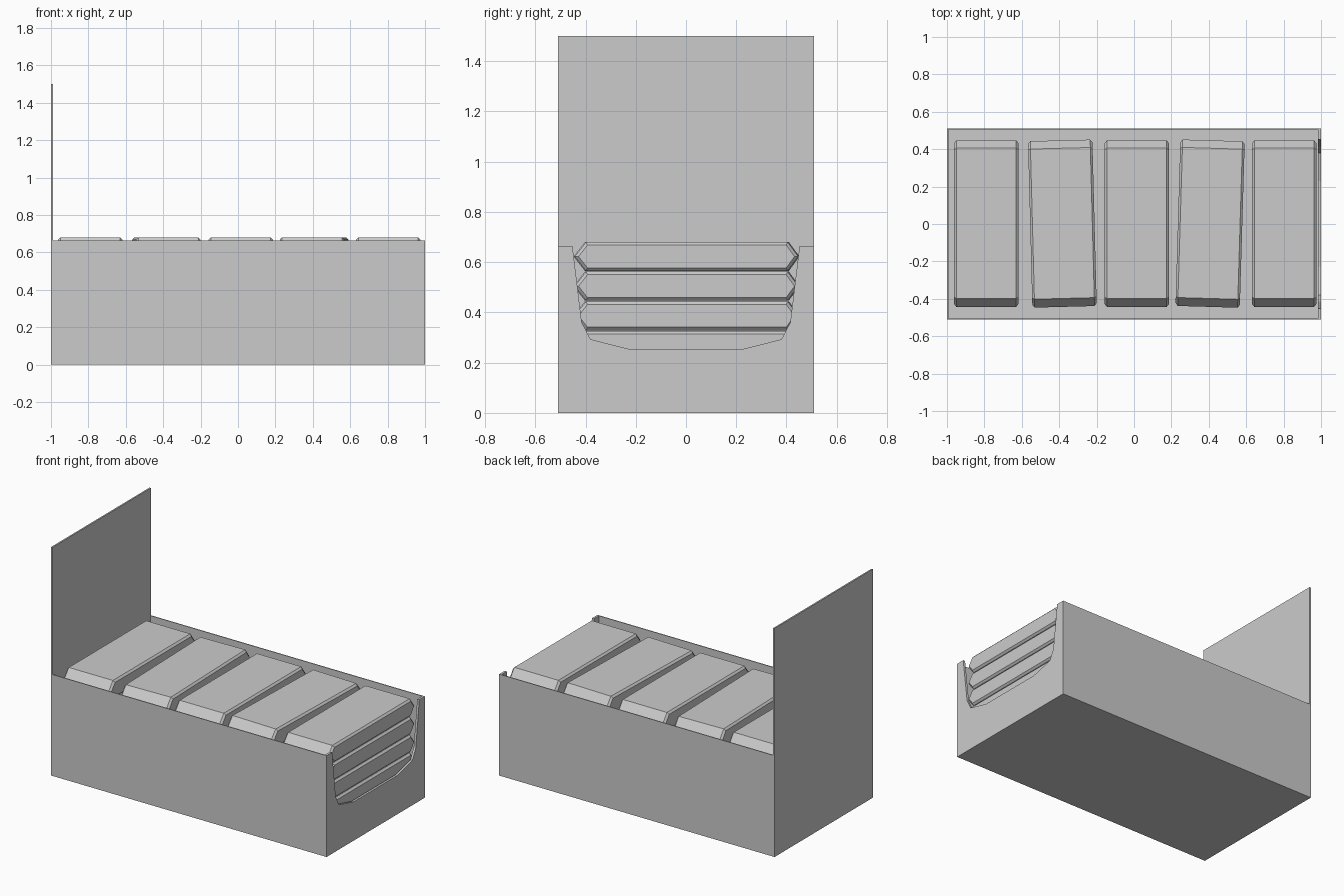
import bpy, bmesh, math
from mathutils import Matrix

if "Cube" in bpy.data.objects:
    bpy.data.objects.remove(bpy.data.objects["Cube"])


def finish(bm, name, loc=(0, 0, 0), rot=0.0):
    bmesh.ops.recalc_face_normals(bm, faces=bm.faces)
    mesh = bpy.data.meshes.new(name)
    bm.to_mesh(mesh)
    bm.free()
    ob = bpy.data.objects.new(name, mesh)
    ob.location = loc
    ob.rotation_euler.z = rot
    bpy.context.collection.objects.link(ob)
    return ob


def box(name, x0, x1, y0, y1, z0, z1):
    bm = bmesh.new()
    bmesh.ops.create_cube(bm, size=1)
    bm.transform(Matrix.Translation(((x0 + x1) / 2, (y0 + y1) / 2, (z0 + z1) / 2))
                 @ Matrix.Diagonal((x1 - x0, y1 - y0, z1 - z0, 1)))
    return finish(bm, name)


def prism(profile, x0, x1, chamfer=0.0):
    """Extrude a y-z outline along x, optionally chamfering both end rims."""
    bm = bmesh.new()
    face = bm.faces.new([bm.verts.new((x0, y, z)) for y, z in profile])
    ext = bmesh.ops.extrude_face_region(bm, geom=[face], use_keep_orig=True)
    verts = [g for g in ext["geom"] if isinstance(g, bmesh.types.BMVert)]
    bmesh.ops.translate(bm, vec=(x1 - x0, 0, 0), verts=verts)
    bmesh.ops.recalc_face_normals(bm, faces=bm.faces)
    if chamfer:
        rim = [e for e in bm.edges
               if abs(e.verts[0].co.x - e.verts[1].co.x) < 1e-6]
        bmesh.ops.bevel(bm, geom=rim, offset=chamfer, segments=1,
                        affect='EDGES', profile=0.5)
    return bm


W, H = 0.51, 0.665

# Bin shell: tall back panel, side walls and floor
box("back_panel", -1.0, -0.99, -W, W, 0, 1.5)
box("front_side_wall", -0.99, 0.985, -W, -W + 0.006, 0, H)
box("rear_side_wall", -0.99, 0.985, W - 0.006, W, 0, H)
box("bin_floor", -0.99, 0.985, -W + 0.006, W - 0.006, 0, 0.008)

# End wall with the tapered access notch
notch = [(-0.452, H), (-0.415, 0.36), (-0.38, 0.293), (-0.23, 0.255)]
outline = [(-W, 0), (-W, H)] + notch
outline += [(-y, z) for y, z in reversed(outline)]
finish(prism(outline, 0.985, 1.0), "notched_end_wall")

# Stacked six-sided cartons: five columns, two of them slightly turned
hh = 0.0575
hexagon = [(-0.398, hh), (-0.443, 0), (-0.398, -hh),
           (0.405, -hh), (0.447, 0), (0.405, hh)]
columns = [(-0.79, 0), (-0.383, 1.5), (0.015, 0), (0.407, -1.7), (0.803, 0)]
for c, (x, turn) in enumerate(columns):
    for layer in range(5):
        finish(prism(hexagon, -0.172, 0.172, 0.012),
               f"carton_{c + 1}_{layer + 1}",
               (x, 0, 0.68 - hh - 0.118 * layer), math.radians(turn))
